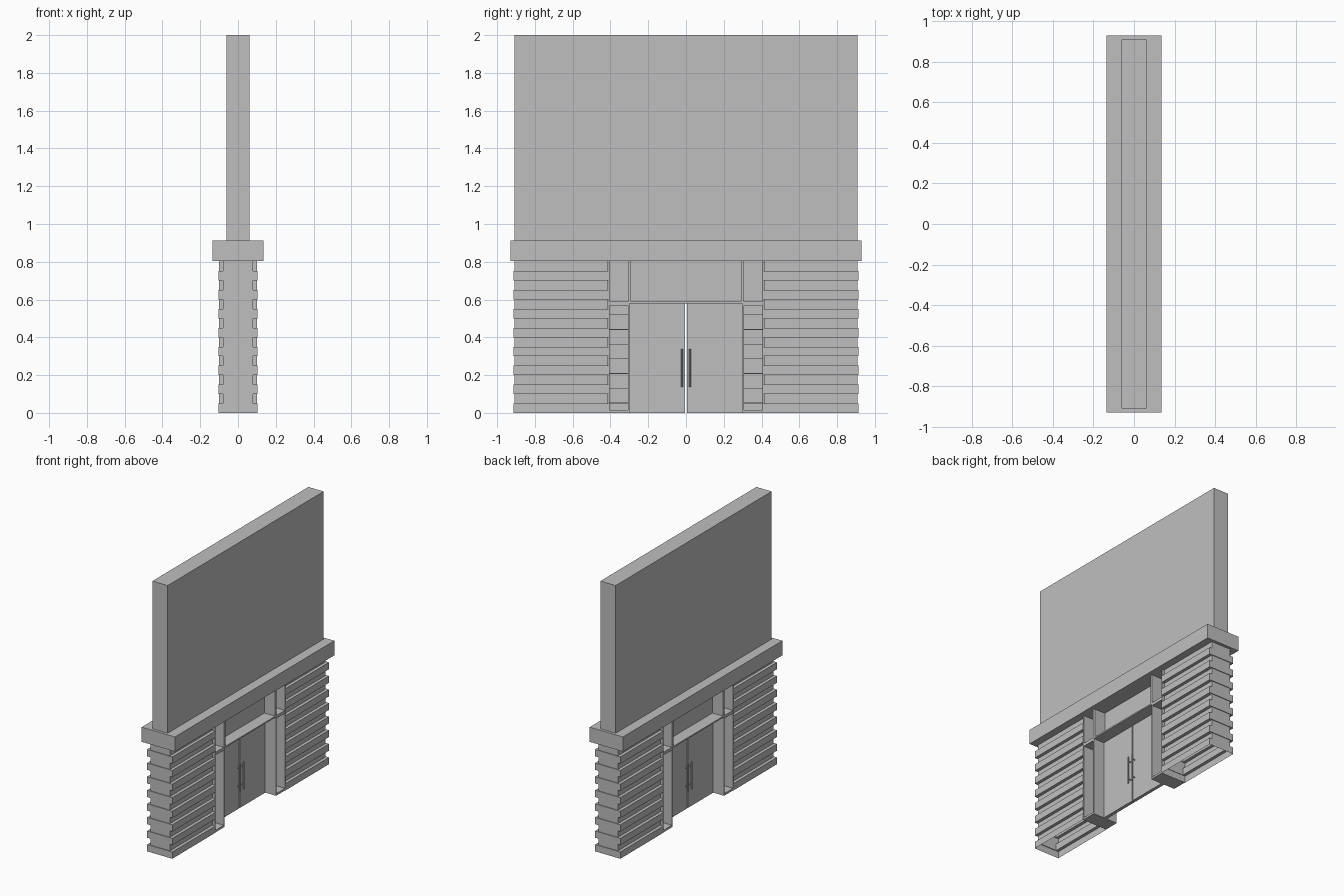
import bpy, bmesh
from mathutils import Matrix

cube = bpy.data.objects.get("Cube")
if cube:
    bpy.data.objects.remove(cube, do_unlink=True)

grey = bpy.data.materials.new("light_grey")
grey.use_nodes = True
GREY = (0.52, 0.52, 0.52, 1)
grey.diffuse_color = GREY
grey.node_tree.nodes["Principled BSDF"].inputs["Base Color"].default_value = GREY


def finish(name, bm):
    bmesh.ops.recalc_face_normals(bm, faces=bm.faces)
    mesh = bpy.data.meshes.new(name)
    bm.to_mesh(mesh)
    bm.free()
    mesh.materials.append(grey)
    obj = bpy.data.objects.new(name, mesh)
    bpy.context.collection.objects.link(obj)
    return obj


def box(name, x, y, z):
    """Box from (min, max) ranges."""
    bm = bmesh.new()
    bmesh.ops.create_cube(bm, size=1)
    for v in bm.verts:
        for i, (lo, hi) in enumerate((x, y, z)):
            v.co[i] = lo if v.co[i] < 0 else hi
    return finish(name, bm)


def rod(name, x, y, z, radius, length, axis):
    bm = bmesh.new()
    bmesh.ops.create_cone(bm, cap_ends=True, segments=12, radius1=radius,
                          radius2=radius, depth=length)
    if axis == "X":
        bm.transform(Matrix.Rotation(1.5708, 4, "Y"))
    bm.transform(Matrix.Translation((x, y, z)))
    obj = finish(name, bm)
    for p in obj.data.polygons:
        p.use_smooth = len(p.vertices) == 4
    return obj


def span(side, a, b):
    return tuple(sorted((side * a, side * b)))


def banded_pillar(name, side):
    """Hollow stepped shell, alternating wide bands and recesses."""
    bm = bmesh.new()
    rings = []
    for i in range(16):
        wide = i % 2 == 0
        hx = 0.103 if wide else 0.08
        y0, y1 = span(side, 0.408, 0.912) if wide else span(side, 0.413, 0.907)
        for z in (i * 0.05, (i + 1) * 0.05 + (0.005 if i == 15 else 0)):
            rings.append([bm.verts.new(c) for c in
                          ((-hx, y0, z), (hx, y0, z), (hx, y1, z), (-hx, y1, z))])
    for a, b in zip(rings, rings[1:]):
        for j in range(4):
            k = (j + 1) % 4
            bm.faces.new((a[j], a[k], b[k], b[j]))
    return finish(name, bm)


# Sign board and ledge
box("sign_board", (-0.062, 0.062), (-0.908, 0.908), (0.91, 2))
box("ledge", (-0.135, 0.135), (-0.928, 0.928), (0.804, 0.912))

# Entrance frame
D = 0.1
box("transom_rail", (-D, D), (-0.307, 0.307), (0.58, 0.59))
box("transom_panel", (-0.012, 0.012), (-0.295, 0.295), (0.59, 0.804))

for side, label in ((1, "rear"), (-1, "front")):
    banded_pillar(label + "_pillar", side)
    box(label + "_jamb", (-D, D), span(side, 0.3, 0.308), (0, 0.59))
    box(label + "_mullion", (-D, D), span(side, 0.29, 0.308), (0.59, 0.804))
    box(label + "_outer_post", (-D, D), span(side, 0.404, 0.41), (0, 0.804))
    box(label + "_bay_sill", (-D, D), span(side, 0.308, 0.404), (0, 0.015))
    box(label + "_bay_rail", (-D, D), span(side, 0.308, 0.404), (0.568, 0.59))
    box(label + "_bay_panel", (-0.012, 0.012), span(side, 0.308, 0.404), (0.015, 0.804))
    for i in range(7):
        z = 0.05 + i * 0.078
        box(label + "_bay_slat", (-0.02, 0.02), span(side, 0.308, 0.404), (z, z + 0.004))
    # Door leaf with a pull handle on both faces
    box(label + "_door", (-0.012, 0.012), span(side, 0.004, 0.3), (0, 0.58))
    for face in (1, -1):
        rod(label + "_handle", face * 0.034, side * 0.021, 0.238, 0.005, 0.2, "Z")
        for z in (0.17, 0.306):
            rod(label + "_handle_mount", face * 0.022, side * 0.021, z, 0.004, 0.024, "X")
